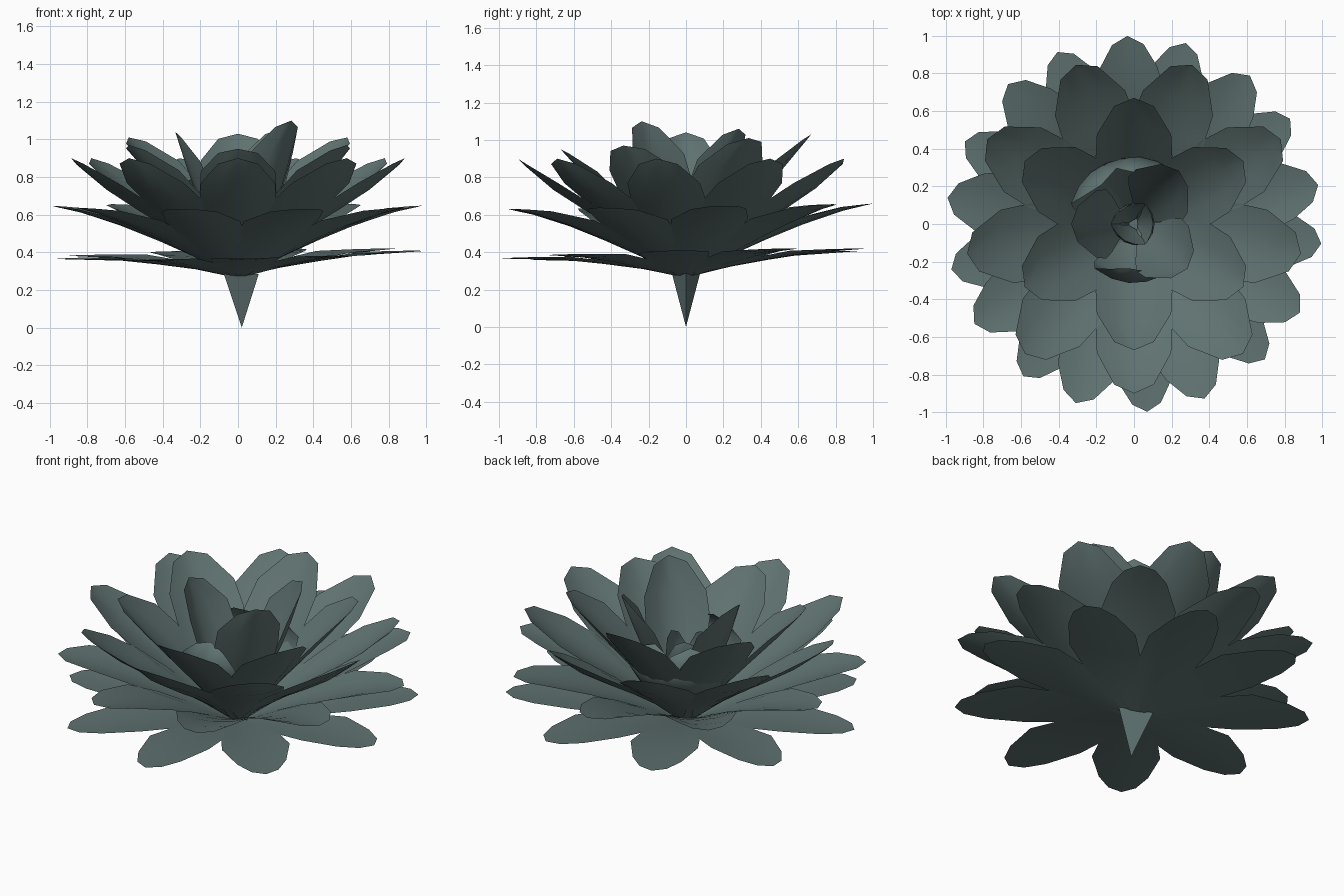
import bpy, math
from mathutils import Vector

if "Cube" in bpy.data.objects:
    bpy.data.objects.remove(bpy.data.objects["Cube"])

mat = bpy.data.materials.new("petal_grey_green")
mat.diffuse_color = (0.115, 0.17, 0.165, 1)
mat.use_nodes = True
mat.node_tree.nodes["Principled BSDF"].inputs["Base Color"].default_value = mat.diffuse_color

# petal outlines: (fraction of length, fraction of half width)
OUTER = [(0, .22), (.2, .5), (.42, .86), (.62, 1), (.84, .72), (.955, .4)]
UPPER = [(0, .2), (.2, .46), (.4, .78), (.58, .97), (.76, .94), (.95, .5)]
ACROSS = [-1, -.5, 0, .5, 1]


def make_object(name, verts, faces, smooth=True):
    mesh = bpy.data.meshes.new(name)
    mesh.from_pydata(verts, [], faces)
    mesh.update()
    mesh.materials.append(mat)
    obj = bpy.data.objects.new(name, mesh)
    bpy.context.collection.objects.link(obj)
    for p in mesh.polygons:
        p.use_smooth = smooth


def sample(path, t):
    """Point and direction on a polyline (r, z) at fraction t of its length."""
    pts = [Vector(p) for p in path]
    lens = [(b - a).length for a, b in zip(pts, pts[1:])]
    d = t * sum(lens)
    for a, b, n in zip(pts, pts[1:], lens):
        if d <= n + 1e-6:
            return a.lerp(b, d / n), (b - a).normalized()
        d -= n
    return pts[-1], (pts[-1] - pts[-2]).normalized()


def petal(name, path, outline, half_width, cup, angle, tilt=(0, 0)):
    ca, sa = math.cos(math.radians(angle)), math.sin(math.radians(angle))
    verts, faces = [], []

    def add(r, side, z):
        x, y = r * ca - side * sa, r * sa + side * ca
        verts.append((x, y, z + tilt[0] * x + tilt[1] * y))

    for t, w in outline:
        p, d = sample(path, t)
        for u in ACROSS:
            lift = cup * (u * w) ** 2
            add(p.x - d.y * lift, u * w * half_width, p.y + d.x * lift)
    n = len(ACROSS)
    for i in range(len(outline) - 1):
        for j in range(n - 1):
            a = i * n + j
            faces.append((a, a + n, a + n + 1, a + 1))
    # blunt pointed tip
    add(path[-1][0], 0, path[-1][1])
    last = (len(outline) - 1) * n
    for j in range(n - 1):
        faces.append((last + j, len(verts) - 1, last + j + 1))
    make_object(name, verts, faces)


# regular rings: name, path (r, z), outline, half width, cup, start angle, count, tilt
RINGS = [
    ("flat_petal", [(.04, .275), (.25, .32), (.6, .37), (1, .39)], OUTER, .19, .015, -6, 9, (.02, .025)),
    ("low_petal", [(.04, .28), (.3, .41), (.6, .53), (.8, .6), (1, .645)], OUTER, .21, .04, 12, 9, (0, .015)),
    ("middle_petal", [(.04, .28), (.3, .48), (.6, .66), (.78, .78), (.9, .9)], UPPER, .21, .05, -10, 9, (0, 0)),
    ("upper_petal", [(.03, .29), (.22, .5), (.42, .71), (.56, .86), (.67, .99)], UPPER, .21, .07, 30, 6, (0, .06)),
]
for name, path, outline, hw, cup, start, count, tilt in RINGS:
    for i in range(count):
        petal(f"{name}_{i + 1}", path, outline, hw, cup, start + 360 / count * i, tilt)

# three steep open inner petals
INNER = [(.03, .29), (.14, .5), (.25, .73), (.32, .91), (.37, 1.06)]
for i, (angle, k, top) in enumerate([(50, 1, 0), (180, .9, -.02), (-40, 1, .04)]):
    path = [(r * k, z + top * (z - .29) / .77) for r, z in INNER]
    petal(f"inner_petal_{i + 1}", path, UPPER, .19, .09, angle)

# low petals curling in over the centre
CURL = [(.03, .29), (.2, .46), (.31, .62), (.34, .73), (.25, .82)]
for i, (angle, k) in enumerate([(85, 1.08), (130, 1.08), (-95, .95)]):
    petal(f"curled_petal_{i + 1}", [(r * k, z) for r, z in CURL], UPPER, .2, .07, angle)

# small bud petals
BUD = [(.02, .3), (.07, .48), (.11, .66), (.1, .78)]
for i in range(3):
    petal(f"bud_petal_{i + 1}", BUD, UPPER, .11, .05, 0 + 120 * i)

# three-sided pointed stem
make_object("stem",
            [(.02, 0, 0), (.11, 0, .285), (-.075, .075, .285), (-.075, -.075, .285)],
            [(0, 2, 1), (0, 3, 2), (0, 1, 3), (1, 2, 3)], smooth=False)
